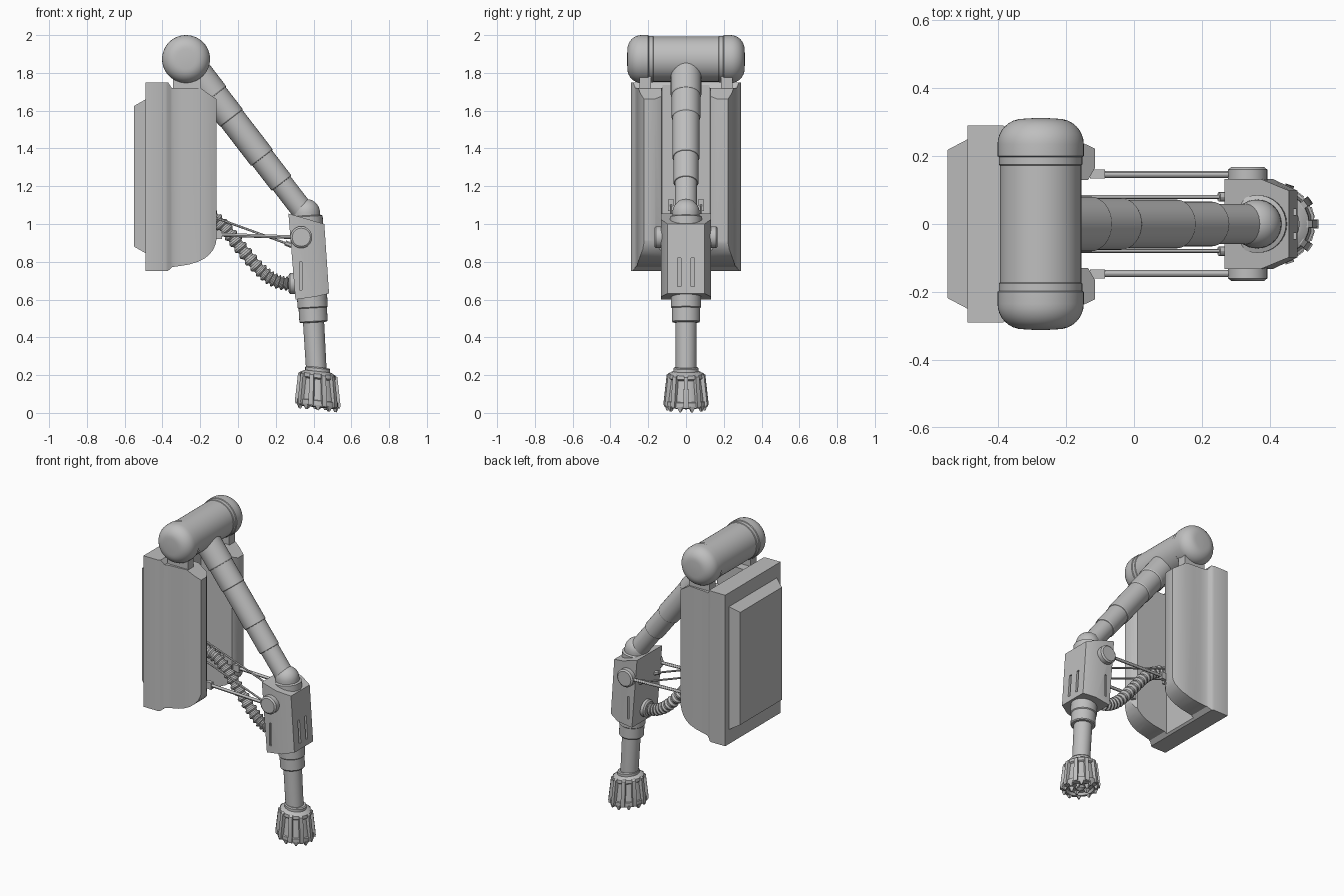
import bpy, bmesh, math
from mathutils import Vector, Matrix

if "Cube" in bpy.data.objects:
    bpy.data.objects.remove(bpy.data.objects["Cube"])

grey = bpy.data.materials.new("plain_grey")
grey.diffuse_color = (0.52, 0.52, 0.52, 1)
grey.use_nodes = True
grey.node_tree.nodes["Principled BSDF"].inputs["Base Color"].default_value = grey.diffuse_color


def finish(bm, name, angle=30):
    bmesh.ops.recalc_face_normals(bm, faces=bm.faces)
    me = bpy.data.meshes.new(name)
    bm.to_mesh(me)
    bm.free()
    me.materials.append(grey)
    ob = bpy.data.objects.new(name, me)
    bpy.context.collection.objects.link(ob)
    smooth(ob, angle)
    return ob


def smooth(ob, angle=30):
    bpy.ops.object.select_all(action='DESELECT')
    ob.select_set(True)
    bpy.context.view_layer.objects.active = ob
    bpy.ops.object.shade_smooth_by_angle(angle=math.radians(angle))


def loft(name, rings, angle=30):
    """Skin matching closed rings of points and cap both ends."""
    bm = bmesh.new()
    vs = [[bm.verts.new(p) for p in r] for r in rings]
    n = len(vs[0])
    for a, b in zip(vs, vs[1:]):
        for i in range(n):
            bm.faces.new((a[i], a[(i + 1) % n], b[(i + 1) % n], b[i]))
    bm.faces.new(vs[0][::-1])
    bm.faces.new(vs[-1])
    return finish(bm, name, angle)


def frame(origin, axis):
    q = Vector(axis).to_track_quat('Z', 'Y')
    return Matrix.Translation(origin) @ q.to_matrix().to_4x4()


def lathe(name, profile, origin, axis, segs=32):
    """Revolve (radius, distance) pairs around an axis."""
    m = frame(origin, axis)
    turn = [math.tau * i / segs for i in range(segs)]
    return loft(name, [[m @ Vector((r * math.cos(a), r * math.sin(a), t)) for a in turn]
                       for r, t in profile])


def rod(name, a, b, r, segs=12):
    a, b = Vector(a), Vector(b)
    return lathe(name, [(r, 0), (r, (b - a).length)], a, b - a, segs)


def box(name, lo, hi):
    (x0, y0, z0), (x1, y1, z1) = lo, hi
    return loft(name, [[(x0, y0, z), (x1, y0, z), (x1, y1, z), (x0, y1, z)] for z in (z0, z1)])


def boolean(ob, cutter, op):
    mod = ob.modifiers.new("cut", 'BOOLEAN')
    mod.object, mod.operation, mod.solver = cutter, op, 'EXACT'
    bpy.context.view_layer.objects.active = ob
    bpy.ops.object.modifier_apply(modifier="cut")
    bpy.data.objects.remove(cutter)
    smooth(ob)


# Main housing: channel-shaped plan trimmed by its side profile
half = [(-.49, .29), (-.385, .29), (-.372, .283), (-.357, .272), (-.335, .264), (-.30, .260),
        (-.25, .257), (-.20, .252), (-.155, .241), (-.115, .222), (-.115, .165), (-.135, .13),
        (-.36, .125)]
plan = half + [(x, -y) for x, y in reversed(half)]
housing = loft("housing", [[(x, y, z) for x, y in plan] for z in (.70, 1.80)])
side = [(-.5, .75), (-.373, .75), (-.347, .772), (-.30, .779), (-.257, .786), (-.215, .799),
        (-.177, .817), (-.15, .84), (-.13, .865), (-.118, .895), (-.112, .93), (-.112, 1.66),
        (-.2, 1.72), (-.35, 1.72), (-.37, 1.75), (-.5, 1.75)]
trim = loft("housing_trim", [[(x, y, z) for x, z in side] for y in (-.4, .4)])
boolean(housing, trim, 'INTERSECT')

# Raised back panel with sloping edges
loft("back_panel", [[(x, -w, b), (x, w, b), (x, w, t), (x, -w, t)]
                    for x, w, b, t in ((-.48, .255, .84, 1.665), (-.55, .218, .88, 1.625))])

# Shoulder drum with thicker rounded end caps
hub = Vector((-.275, 0, 1.873))
cap = [(.127, .2)] + [(.127 - .075 * (1 - math.cos(a)), .235 + .075 * math.sin(a))
                      for a in [math.pi / 2 * i / 8 for i in range(9)]] + [(.02, .312)]
right = [(.12, 0), (.12, .172), (.123, .175), (.123, .197), (.127, .2)] + cap[1:]
lathe("shoulder_drum", [(r, -t) for r, t in reversed(right[1:])] + right, hub, (0, 1, 0), 48)
for s in (-1, 1):
    box("drum_mount", (-.345, s * .215 - .03, 1.69), (-.195, s * .215 + .03, 1.82))

# Telescoping upper arm
steps = [(.081, .0, .245), (.076, .245, .395), (.072, .395, .66), (.066, .66, .83),
         (.059, .83, 1.05)]
tube = []
for r, a, b in steps:
    tube += [(r, a), (r, b - .006), (r - .003, b - .001)]
arm_axis = (.61, 0, -.792)
lathe("upper_arm", tube, hub, arm_axis)

# Elbow ball and neck
leg_axis = Vector((.06, 0, -1.03)).normalized()
dome = [(.072 * math.sin(a), -.072 * math.cos(a)) for a in
        [.1 + (math.pi / 2 - .1) * i / 8 for i in range(9)]]
lathe("elbow", dome + [(.072, .015), (.085, .02), (.085, .08)], (.362, 0, 1.06), leg_axis)

# Knee block: six-sided, leaning with the leg
def block_ring(pts):
    row = [(x, w, z) for (x, z), w in zip(pts, (.132, .132, .098))]
    return row + [(x, -y, z) for x, y, z in reversed(row)]


block = loft("knee_block", [block_ring([(.304, .60), (.41, .615), (.482, .632)]),
                            block_ring([(.267, 1.055), (.375, 1.024), (.457, 1.0)])])
for s in (-1, 1):
    boolean(block, box("front_slot", (.455, s * .035 - .009, .67), (.52, s * .035 + .009, .82)),
            'DIFFERENCE')
    y0, y1 = sorted((s * .122, s * .15))
    boolean(block, box("side_slot", (.325, y0, .65), (.338, y1, .80)), 'DIFFERENCE')

# Pivot knobs, link rods and their lugs, both sides
for s in (-1, 1):
    lathe("pivot_knob", [(.058, 0), (.058, .04), (.048, .048)], (.335, s * .12, .93), (0, s, 0))
    rod("link_rod", (-.09, s * .146, .943), (.30, s * .146, .93), .010)
    box("link_clevis", (-.13, s * .147 - .013, .92), (-.085, s * .147 + .013, .965))
    rod("stay_rod", (-.36, s * .08, 1.12), (.29, s * .08, .885), .006)
    box("stay_lug", (-.37, s * .08 - .016, 1.07), (-.30, s * .08 + .016, 1.13))
    rod("stay_socket", (.25, s * .08, .90), (.30, s * .08, .88), .014)

# Ribbed hose swept along a smooth path
ctrl = [Vector((x, 0, z)) for x, z in ((-.48, 1.06), (-.36, 1.08), (-.2, 1.075), (-.09, 1.0),
        (.01, .88), (.12, .755), (.21, .695), (.30, .682), (.40, .68))]
path = []
for p0, p1, p2, p3 in zip(ctrl, ctrl[1:], ctrl[2:], ctrl[3:]):
    for k in range(16):
        t = k / 16
        path.append(.5 * (2 * p1 + (p2 - p0) * t + (2 * p0 - 5 * p1 + 4 * p2 - p3) * t * t
                          + (3 * p1 - p0 - 3 * p2 + p3) * t ** 3))
rings = []
for i, p in enumerate(path):
    d = (path[min(i + 1, len(path) - 1)] - path[max(i - 1, 0)]).normalized()
    up = Vector((-d.z, 0, d.x))
    r = .038 if i % 4 < 2 else .028
    rings.append([p + r * (math.cos(a) * up + math.sin(a) * Vector((0, 1, 0)))
                  for a in [math.tau * k / 16 for k in range(16)]])
loft("ribbed_hose", rings)
lathe("hose_flange", [(.045, 0), (.056, .008), (.056, .05)], (.268, 0, .685), (1, 0, 0))

# Lower leg tubes
lathe("lower_leg", [(.08, 0), (.08, .075), (.075, .08), (.075, .15), (.07, .156), (.056, .157),
                    (.054, .46)], (.391, 0, .635), leg_axis)

# Ribbed foot with a toothed sole
foot_axis = Vector((0, 0, -1))
foot_top = Vector((.422, 0, .242))
lathe("foot_core", [(.060, 0), (.066, .006), (.066, .022), (.075, .024), (.094, .036),
                    (.096, .056), (.086, .064), (.102, .175), (.110, .178), (.110, .208),
                    (.085, .213), (.078, .196), (.03, .196)], foot_top, foot_axis, 24)
m = frame(foot_top, foot_axis)


def wedge(name, ang, section):
    """Radial bar from (distance, inner radius, outer radius, half width) sections."""
    rot = m @ Matrix.Rotation(ang, 4, 'Z')
    loft(name, [[rot @ Vector(p) for p in ((i, -w, t), (o, -w, t), (o, w, t), (i, w, t))]
                for t, i, o, w in section])


for k in range(10):
    a = math.tau * k / 10
    wedge("foot_rib", a, [(.032, .07, .090, .010), (.042, .07, .104, .011),
                          (.19, .09, .121, .013), (.205, .09, .118, .012)])
    wedge("rim_tooth", a + .31, [(.20, .084, .112, .016), (.228, .094, .104, .004)])
    if k % 2 == 0:
        wedge("sole_tooth", a, [(.19, .035, .07, .014), (.222, .045, .056, .004)])
lathe("sole_stud", [(.032, .19), (.026, .21), (.008, .222)], foot_top, foot_axis, 12)

# Slant the foot so its outer edge sits lower
slant = Matrix.Identity(4)
slant[2][0] = -.11
slant = Matrix.Translation(foot_top) @ slant @ Matrix.Translation(-foot_top)
for ob in bpy.data.objects:
    if ob.name.startswith(("foot_", "rim_", "sole_")):
        ob.data.transform(slant)
